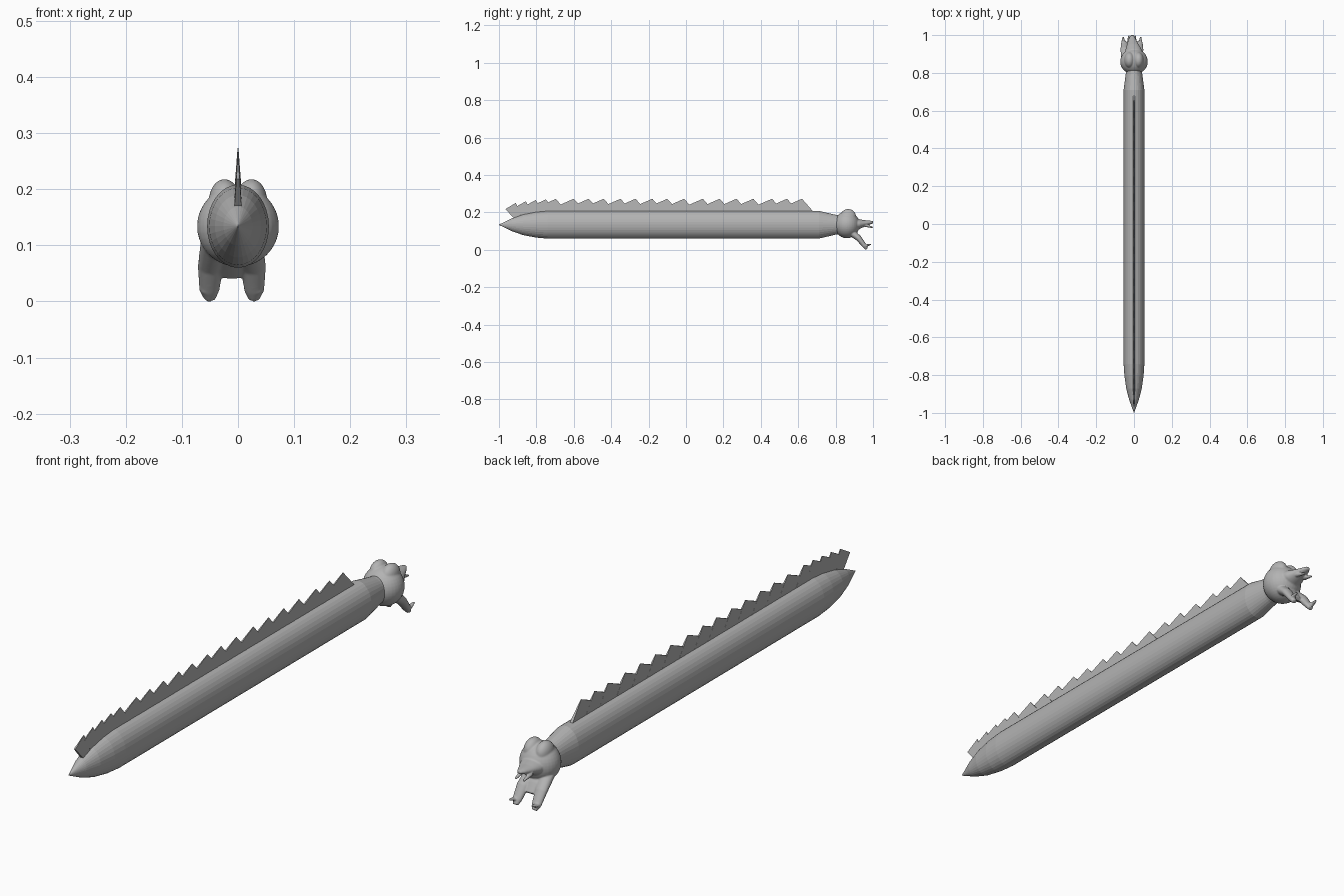
import bpy, bmesh, math
from mathutils import Vector

if "Cube" in bpy.data.objects:
    bpy.data.objects.remove(bpy.data.objects["Cube"])

grey = bpy.data.materials.new("stone grey")
grey.diffuse_color = (0.45, 0.45, 0.45, 1)
grey.use_nodes = True
grey.node_tree.nodes["Principled BSDF"].inputs["Base Color"].default_value = grey.diffuse_color


def finish(bm, name):
    bmesh.ops.recalc_face_normals(bm, faces=bm.faces)
    me = bpy.data.meshes.new(name)
    bm.to_mesh(me)
    bm.free()
    me.materials.append(grey)
    ob = bpy.data.objects.new(name, me)
    bpy.context.collection.objects.link(ob)
    return ob


def loft(bm, stations, sides):
    """Capped tube; each station is (x, y, z, half width, half height)."""
    pts = [Vector(s[:3]) for s in stations]
    rings = []
    for i, s in enumerate(stations):
        t = (pts[min(i + 1, len(pts) - 1)] - pts[max(i - 1, 0)]).normalized()
        up = Vector((1, 0, 0)).cross(t).normalized()
        side = t.cross(up)
        rings.append([bm.verts.new(pts[i] + side * s[3] * math.cos(a) + up * s[4] * math.sin(a))
                      for a in (2 * math.pi * k / sides for k in range(sides))])
    for a, b in zip(rings, rings[1:]):
        for k in range(sides):
            n = (k + 1) % sides
            bm.faces.new((a[k], a[n], b[n], b[k]))
    bm.faces.new(rings[0])
    bm.faces.new(rings[-1])


def ball(bm, centre, radii):
    new = bmesh.ops.create_uvsphere(bm, u_segments=32, v_segments=20, radius=1)["verts"]
    for v in new:
        v.co = Vector([c + r * p for c, r, p in zip(centre, radii, v.co)])


# long straight body with pointed tail and narrowed neck
bm = bmesh.new()
profile = [(-1, .01), (-.93, .47), (-.87, .75), (-.80, .93), (-.74, 1), (.71, 1)]
body = [(0, y, .134, .055 * k, .074 * k) for y, k in profile]
body += [(0, .80, .134, .043, .053), (0, .84, .134, .04, .048)]
loft(bm, body, 32)
finish(bm, "body")

# row of backward leaning wedge plates along the spine
bm = bmesh.new()
fin_y = [.68, .60, .52, .42, .33, .24, .15, .05, -.04, -.12,
         -.21, -.29, -.38, -.46, -.54, -.64, -.70, -.76, -.82, -.88]
for y in fin_y:
    t = min(1, max(0, (-.60 - y) / .28))          # 0 on the back, 1 at the tail
    drop = .022 * t * t
    outline = [(y, .205, .006), (y - .06 + .03 * t, .273, .0008),
               (y - .135 + .05 * t, .240, .003), (y - .09 + .045 * t, .195, .006),
               (y - .045 + .02 * t, .175, .008)]
    left = [bm.verts.new((-w, a, z - drop)) for a, z, w in outline]
    right = [bm.verts.new((w, a, z - drop)) for a, z, w in outline]
    bm.faces.new(left)
    bm.faces.new(right[::-1])
    for k in range(5):
        n = (k + 1) % 5
        bm.faces.new((left[k], right[k], right[n], left[n]))
finish(bm, "spine_plates")

# head: skull, brow bumps, open jaws, fused into one smooth skin
bm = bmesh.new()
ball(bm, (0, .86, .134), (.073, .068, .072))
for s in (-1, 1):
    ball(bm, (.024 * s, .867, .178), (.028, .042, .040))
    # lower jaw prong with an upward tooth at its tip
    x = -.011
    loft(bm, [(x + .028 * s, .87, .105, .028, .022), (x + .038 * s, .925, .06, .023, .016),
              (x + .04 * s, .955, .02, .018, .012), (x + .039 * s, .966, .004, .010, .008)], 16)
    loft(bm, [(x + .043 * s, .945, .020, .012, .008), (x + .046 * s, .968, .024, .010, .006),
              (x + .046 * s, .99, .030, .004, .004)], 10)
    # upper jaw fang
    loft(bm, [(x + .018 * s, .955, .132, .010, .009), (x + .016 * s, .999, .119, .004, .004)], 10)
loft(bm, [(-.008, .87, .105, .045, .022), (-.011, .91, .072, .04, .015),
          (-.011, .935, .045, .028, .008)], 20)
loft(bm, [(0, .87, .138, .055, .038), (-.004, .925, .137, .042, .027),
          (-.008, .955, .142, .029, .017), (-.01, .985, .146, .017, .010),
          (-.01, 1, .148, .008, .006)], 24)
head = finish(bm, "head")
fuse = head.modifiers.new("fuse", "REMESH")
fuse.mode = "VOXEL"
fuse.voxel_size = .003
fuse.use_smooth_shade = True
soft = head.modifiers.new("soften", "SMOOTH")
soft.factor = .5
soft.iterations = 4
